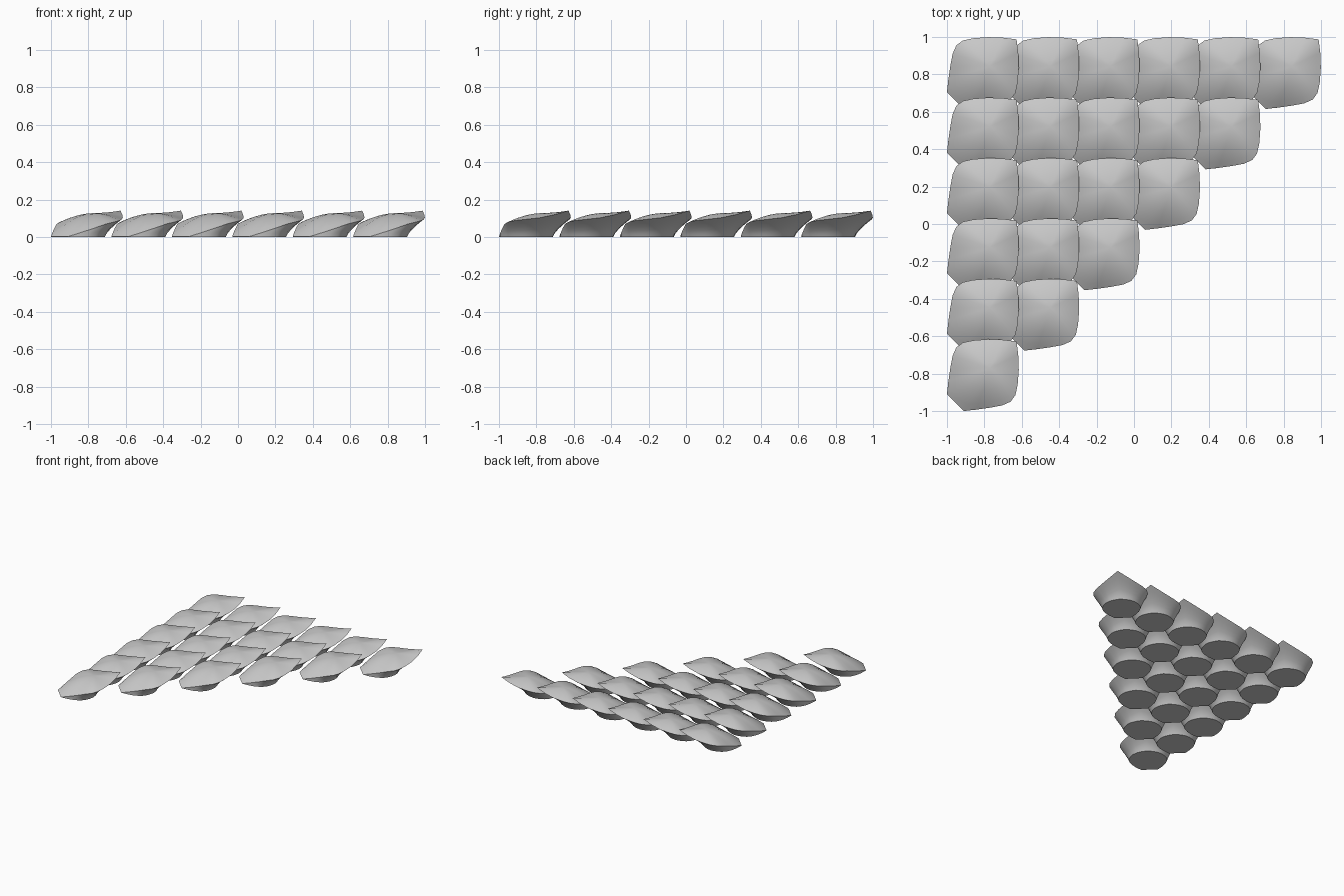
import bpy
import bmesh
import math

if "Cube" in bpy.data.objects:
    bpy.data.objects.remove(bpy.data.objects["Cube"])

PITCH = 0.323          # spacing between neighbouring scales
COUNT = 6              # scales along each straight side
CENTRE = (0.23, 0.23, 0.128)

# Half outline, front corner to raised tip: rim x, y, z, then base x, y
HALF = [
    (0.090, 0.000, 0.002, 0.092, 0.003),
    (0.160, 0.008, 0.024, 0.145, 0.006),
    (0.230, 0.018, 0.047, 0.195, 0.016),
    (0.295, 0.030, 0.070, 0.235, 0.035),
    (0.340, 0.050, 0.081, 0.262, 0.060),
    (0.366, 0.085, 0.088, 0.279, 0.095),
    (0.378, 0.140, 0.094, 0.288, 0.135),
    (0.384, 0.220, 0.103, 0.284, 0.175),
    (0.381, 0.300, 0.120, 0.268, 0.212),
    (0.372, 0.372, 0.141, 0.246, 0.246),
]
# Mirror across the diagonal for the other half
OUTLINE = HALF + [(y, x, z, by, bx) for x, y, z, bx, by in reversed(HALF[:-1])]

material = bpy.data.materials.new("plain_grey")
material.diffuse_color = (0.6, 0.6, 0.6, 1.0)
material.use_nodes = True
material.node_tree.nodes["Principled BSDF"].inputs["Base Color"].default_value = material.diffuse_color


def bridge(bm, lower, upper):
    n = len(lower)
    for i in range(n):
        j = (i + 1) % n
        bm.faces.new((lower[i], lower[j], upper[j], upper[i]))


def make_scale_mesh():
    bm = bmesh.new()
    rings = []
    # Concave underside, from flat base out to the rim
    for f in (0.0, 0.2, 0.4, 0.6, 0.8, 1.0):
        h = f ** 1.4
        rings.append([bm.verts.new((bx + (x - bx) * h, by + (y - by) * h, z * f))
                      for x, y, z, bx, by in OUTLINE])
    # Domed top, from the rim in to the centre
    cx, cy, cz = CENTRE
    for t in (0.85, 0.7, 0.55, 0.4, 0.2):
        rings.append([bm.verts.new((cx + (x - cx) * t, cy + (y - cy) * t,
                                    cz + (z - cz) * t ** 1.8))
                      for x, y, z, bx, by in OUTLINE])
    for a, b in zip(rings, rings[1:]):
        bridge(bm, a, b)
    peak = bm.verts.new(CENTRE)
    last = rings[-1]
    for i in range(len(last)):
        bm.faces.new((last[i], last[(i + 1) % len(last)], peak))
    bm.faces.new(list(reversed(rings[0])))
    bmesh.ops.recalc_face_normals(bm, faces=bm.faces)
    # Smooth surfaces with a crisp rim and base edge
    for face in bm.faces:
        face.smooth = True
    for edge in bm.edges:
        edge.smooth = edge.calc_face_angle(0.0) < math.radians(40)
    for ring in (rings[0], rings[5]):
        for i in range(len(ring)):
            bm.edges.get((ring[i], ring[(i + 1) % len(ring)])).smooth = False
    mesh = bpy.data.meshes.new("scale")
    bm.to_mesh(mesh)
    bm.free()
    mesh.materials.append(material)
    return mesh


# Stepped triangle of scales: one in the front row, six in the back row
scale_mesh = make_scale_mesh()
for row in range(COUNT):
    for col in range(row + 1):
        scale = bpy.data.objects.new(f"scale_{row + 1}_{col + 1}", scale_mesh)
        scale.location = (-1 + col * PITCH, -1 + row * PITCH, 0)
        bpy.context.collection.objects.link(scale)
